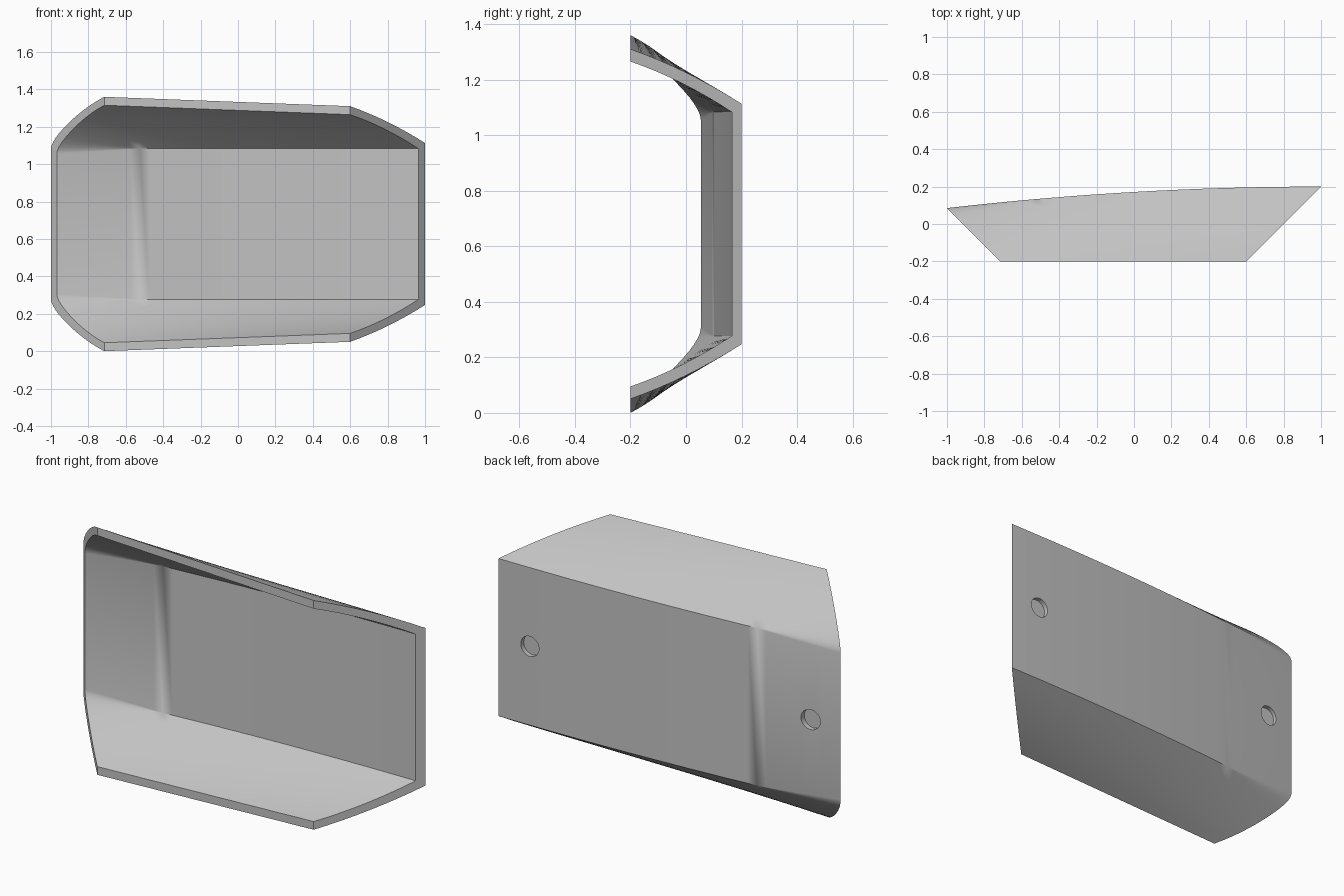
import bpy
import bmesh
from mathutils import Vector

MID = 0.68        # height of the mirror plane
FRONT = -0.2      # y of the open rim
WALL = 0.035      # back wall thickness
STATIONS = 40
ARC = 8

default = bpy.data.objects.get("Cube")
if default:
    bpy.data.objects.remove(default, do_unlink=True)

grey = bpy.data.materials.new("plain grey")
grey.use_nodes = True
colour = (0.55, 0.55, 0.55, 1)
grey.diffuse_color = colour
grey.node_tree.nodes["Principled BSDF"].inputs["Base Color"].default_value = colour


def back_y(x):
    """Gently bowed back surface."""
    return 0.2 - 0.115 * ((1 - x) / 2) ** 2


def half_section(x, inner):
    """Upper half of the channel, from the back wall round to the rim."""
    y0 = back_y(x) - (WALL if inner else 0)
    corner = 0.403 if inner else 0.433
    rim = 0.68 - 0.038 * (x + 0.72) - (0.045 if inner else 0)
    fade = min(1, max(0, (-0.53 - x) / 0.45))

    def flange(t):
        bulge = 0.018 * 4 * t * (1 - t)
        return Vector((y0 + (FRONT - y0) * t, corner + (rim - corner) * t + bulge))

    # The corner softens towards the -x end
    t0 = 0.2 * fade
    a, b, c = Vector((y0, corner - 0.03 * fade)), Vector((y0, corner)), flange(t0)
    points = []
    for i in range(4):
        u = i / 4
        points.append(a * (1 - u) ** 2 + b * 2 * u * (1 - u) + c * u * u)
    points += [flange(t0 + (1 - t0) * i / ARC) for i in range(ARC + 1)]
    return points


def full_section(x, inner):
    top = half_section(x, inner)
    bottom = [Vector((p.x, -p.y)) for p in reversed(top)]
    return bottom + top


# Channel shell lofted along x
bm = bmesh.new()
rings = []
for i in range(STATIONS + 1):
    x = -1.05 + 2.1 * i / STATIONS
    loop = full_section(x, False) + full_section(x, True)[::-1]
    rings.append([bm.verts.new((x, p.x, MID + p.y)) for p in loop])
for r, s in zip(rings, rings[1:]):
    for k in range(len(r)):
        j = (k + 1) % len(r)
        bm.faces.new((r[k], r[j], s[j], s[k]))
bmesh.ops.remove_doubles(bm, verts=bm.verts[:], dist=0.0001)

# Slanted end cuts
for point, normal in (((0.8, 0, 0), (1, -1, 0)), ((-0.915, 0, 0), (-1, -1, 0))):
    geom = bm.verts[:] + bm.edges[:] + bm.faces[:]
    cut = bmesh.ops.bisect_plane(bm, geom=geom, dist=0.00001, plane_co=point,
                                 plane_no=normal, clear_outer=True)
    rim_edges = [e for e in cut["geom_cut"] if isinstance(e, bmesh.types.BMEdge)]
    bmesh.ops.holes_fill(bm, edges=rim_edges, sides=0)
bmesh.ops.recalc_face_normals(bm, faces=bm.faces[:])
mesh = bpy.data.meshes.new("channel_shell")
bm.to_mesh(mesh)
bm.free()
shell = bpy.data.objects.new("channel_shell", mesh)
bpy.context.collection.objects.link(shell)
mesh.materials.append(grey)

# Two shallow round recesses in the back
bpy.ops.object.select_all(action="DESELECT")
for x in (0.81, -0.83):
    depth = 0.2
    bpy.ops.mesh.primitive_cylinder_add(
        vertices=32, radius=0.055, depth=depth, rotation=(1.5708, 0, 0),
        location=(x, back_y(x) - 0.025 + depth / 2, MID))
    cutter = bpy.context.object
    cutter.name = "recess_cutter"
    cutter.hide_render = True
    cutter.data.materials.append(grey)
    mod = shell.modifiers.new("recess", "BOOLEAN")
    mod.operation = "DIFFERENCE"
    mod.solver = "EXACT"
    mod.object = cutter
    cutter.select_set(False)
    shell.select_set(True)
    bpy.context.view_layer.objects.active = shell
    bpy.ops.object.modifier_apply(modifier=mod.name)
    bpy.data.objects.remove(cutter, do_unlink=True)

bpy.ops.object.shade_smooth_by_angle(angle=0.4)
